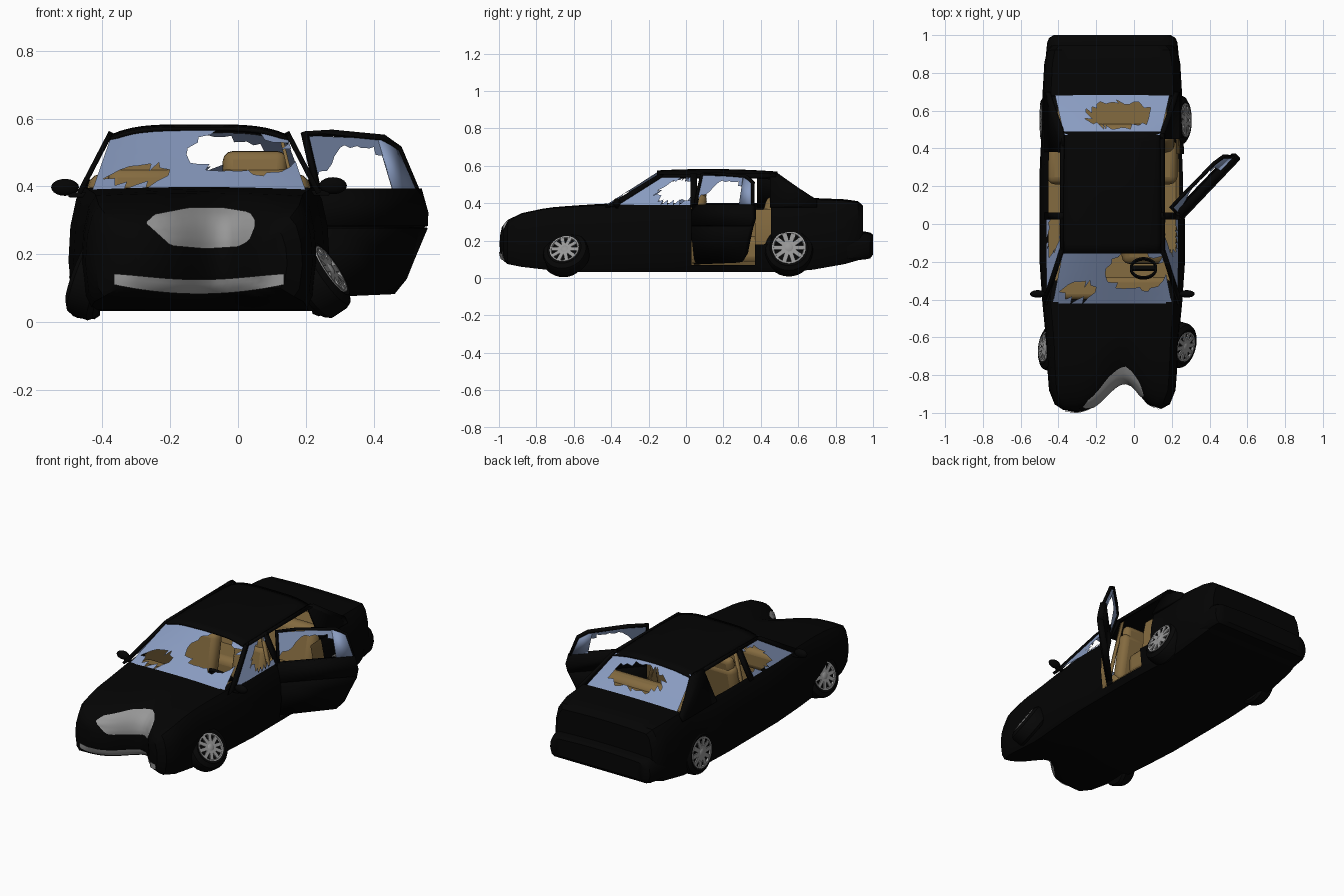
import bpy, bmesh, math, random
from mathutils import Vector, Matrix
from mathutils.bvhtree import BVHTree

if "Cube" in bpy.data.objects:
    bpy.data.objects.remove(bpy.data.objects["Cube"])

random.seed(4)
C = -0.115                                   # centre line of the car body


def material(name, r, g, b):
    m = bpy.data.materials.new(name)
    m.diffuse_color = (r, g, b, 1)
    m.use_nodes = True
    m.node_tree.nodes["Principled BSDF"].inputs["Base Color"].default_value = m.diffuse_color
    return m


BLACK = material("black paint", .0012, .0012, .0012)
RUBBER = material("black rubber", .002, .002, .002)
GLASS = material("blue glass", .25, .33, .53)
BROWN = material("brown trim", .23, .145, .05)
SILVER = material("silver metal", .31, .31, .31)


def finish(name, bm, mat, thick=0, bevel=0, angle=35):
    bmesh.ops.recalc_face_normals(bm, faces=bm.faces)
    me = bpy.data.meshes.new(name)
    bm.to_mesh(me)
    bm.free()
    me.materials.append(mat)
    o = bpy.data.objects.new(name, me)
    bpy.context.collection.objects.link(o)
    bpy.ops.object.select_all(action='DESELECT')
    o.select_set(True)
    bpy.context.view_layer.objects.active = o
    bpy.ops.object.shade_smooth_by_angle(angle=math.radians(angle))
    if thick:
        s = o.modifiers.new("thickness", 'SOLIDIFY')
        s.thickness, s.offset = thick, 0
    if bevel:
        b = o.modifiers.new("bevel", 'BEVEL')
        b.width, b.segments = bevel, 3
    return o


def interp(table, t):
    for a, b in zip(table, table[1:]):
        if t <= b[0]:
            k = max(0, (t - a[0]) / (b[0] - a[0]))
            return [p + (q - p) * k for p, q in zip(a[1:], b[1:])]
    return list(table[-1][1:])


def dent(p):
    """Collision dent in the nose, wider on the left."""
    k = min(1, max(0, (-.5 - p.y) / .36))
    p.y += .16 * k * math.exp(-((p.x + .045) / (.135 if p.x < -.045 else .105)) ** 2)
    return p


def loft(name, table, ys, mat, skip=lambda c: False, scale=1, lift=0):
    """Body shell through cross-sections (y, half width, bottom, top)."""
    nb = 8
    fr = [i / nb for i in range(nb + 1)]
    bm = bmesh.new()
    rings = []
    for y in ys:
        w, zb, zt = interp(table, y)
        w, zb = w * scale, zb + lift
        h = zt - zb
        half = [(f * .92 * w, zb) for f in fr]
        half += [(.97 * w, zb + .1 * h), (w, zb + .4 * h), (.985 * w, zb + .68 * h), (.94 * w, zb + .9 * h)]
        half += [(f * .88 * w, zt + .008 * (1 - f * f)) for f in reversed(fr)]
        ring = half + [(-x, z) for x, z in half[-2:0:-1]]
        rings.append([bm.verts.new(dent(Vector((C + x, y, z)))) for x, z in ring])
    n, m = len(rings[0]), len(half) - 1
    for a, b in zip(rings, rings[1:]):
        for j in range(n):
            q = [a[j], a[(j + 1) % n], b[(j + 1) % n], b[j]]
            if not skip(sum((v.co for v in q), Vector()) / 4):
                bm.faces.new(q)
    for r in (rings[0], rings[-1]):          # end caps as vertical strips
        for idx in [[k, k + 1, m - k - 1, m - k] for k in range(nb)] + [list(range(nb, m - nb + 1))]:
            bm.faces.new([r[i] for i in idx])
            bm.faces.new([r[(n - i) % n] for i in idx])
    return finish(name, bm, mat)


def patch(name, fn, nu, nv, mat, holes=(), jitter=0, thick=0):
    """Curved sheet, u in -1..1 and v in 0..1, with jagged holes."""
    bm = bmesh.new()
    g = {}
    for i in range(nu + 1):
        for j in range(nv + 1):
            e = jitter * (0 < i < nu and 0 < j < nv)
            u = -1 + 2 * (i + random.uniform(-e, e)) / nu
            v = (j + random.uniform(-e, e)) / nv
            g[i, j] = (u, v, bm.verts.new(fn(u, v)))
    for i in range(nu):
        for j in range(nv):
            q = [g[i, j], g[i + 1, j], g[i + 1, j + 1], g[i, j + 1]]
            for t in ([q[:3], [q[0], q[2], q[3]]] if holes else [q]):
                u, v = (sum(p[k] for p in t) / len(t) for k in (0, 1))
                if all(((u - a) / c) ** 2 + ((v - b) / d) ** 2 > 1 + random.uniform(-.1, .1)
                       for a, b, c, d in holes):
                    bm.faces.new([p[2] for p in t])
    return finish(name, bm, mat, thick)


def plate(name, pts, fn, mat, thick):
    bm = bmesh.new()
    bm.faces.new([bm.verts.new(fn(*p)) for p in pts])
    return finish(name, bm, mat, thick)


def box(name, loc, size, mat, tilt=0, bevel=.02):
    bm = bmesh.new()
    bmesh.ops.create_cube(bm, size=1, matrix=Matrix.Translation(loc) @ Matrix.Rotation(tilt, 4, 'X')
                          @ Matrix.Diagonal((*size, 1)))
    return finish(name, bm, mat, 0, bevel)


def quad(a, b, c, d, bulge=(0, 0, 0)):
    a, b, c, d, bulge = map(Vector, (a, b, c, d, bulge))
    return lambda u, v: (a.lerp(b, u / 2 + .5)).lerp(d.lerp(c, u / 2 + .5), v) + bulge * (1 - u * u) * (.3 + .7 * v)


# Body shell: nose, hood, cabin sides and trunk, with the rear right doorway open
BODY = [(-1, .19, .14, .235), (-.985, .26, .1, .275), (-.955, .305, .075, .308), (-.88, .335, .06, .343),
        (-.75, .345, .045, .37), (-.62, .35, .033, .38), (-.42, .37, .033, .39), (-.2, .385, .033, .4),
        (.3, .385, .033, .4), (.55, .37, .033, .405), (.68, .37, .045, .42), (.85, .36, .075, .413),
        (.92, .345, .095, .403), (.945, .32, .11, .38)]


def opening(c):
    roof = -.41 < c.y < .67 and c.z > .395
    return roof or (c.x > .18 and c.z > .06 and .03 < c.y < (.39 if c.z < .2 else .455))


YS = [-1, -.985, -.955, -.92, -.88, -.83, -.78, -.72, -.65, -.57, -.5, -.42, -.3, -.2, -.08, .03, .15, .27,
      .37, .42, .455, .55, .62, .68, .77, .85, .92, .945]
body = loft("body_shell", BODY, YS, BLACK, opening)
loft("cabin_liner", BODY, [-.38, -.2, .055, .15, .27, .37, .42, .5, .6, .66], BROWN,
     lambda c: c.z > .37 or (c.x > .15 and c.z > .08 and .055 < c.y < .39), .95, .025)
loft("rear_bumper", [(.86, .355, .09, .25), (.96, .345, .1, .24), (.985, .335, .105, .235), (1, .31, .125, .225)],
     [.86, .96, .985, 1], BLACK)

# Grilles laid on the dented nose
tree = BVHTree.FromObject(body, bpy.context.evaluated_depsgraph_get())


def on_nose(x, z):
    hit = tree.ray_cast(Vector((x, -2, z)), Vector((0, 1, 0)))[0]
    return Vector((x, (hit.y if hit else -.9) - .007, z))


def upper_grille(u, v):
    top = interp([(-1, .295), (-.85, .318), (-.2, .338), (.4, .338), (.9, .325), (1, .3)], u)[0]
    low = interp([(-1, .29), (-.55, .225), (.1, .216), (.7, .222), (.9, .24), (1, .285)], u)[0]
    return on_nose(-.11 + .16 * u, low + (top - low) * v)


patch("upper_grille", upper_grille, 24, 8, SILVER)
patch("lower_grille", lambda u, v: on_nose(-.115 + .25 * u, .083 + .027 * u * u + v * (.042 - .01 * u ** 4)),
      30, 3, SILVER)


# Roof, pillars and rails
def side(s):
    return lambda y, z: (C + s * (.345 - (z - .395) * .52), y, z)


patch("roof", lambda u, v: (C + .265 * u, -.155 + .645 * v,
                            .577 - .033 * u ** 4 - .1 * (-.155 + .645 * v - .12) ** 2),
      16, 12, BLACK, thick=.012)
for s, label in ((1, "right"), (-1, "left")):
    f = side(s)
    plate(label + "_front_pillar", [(-.43, .38), (-.37, .385), (-.125, .54), (-.12, .55), (-.15, .55)], f, BLACK, .015)
    plate(label + "_middle_pillar", [(.025, .38), (.06, .38), (.06, .555), (.025, .555)], f, BLACK, .015)
    plate(label + "_middle_pillar_trim", [(.035, .08), (.06, .08), (.06, .55), (.035, .55)],
          lambda y, z: (C + s * (.355 - max(0, z - .36) * .6), y, z), BROWN, .01)
    plate(label + "_roof_rail", [(-.15, .537), (.48, .537), (.48, .558), (-.14, .552)], f, BLACK, .015)
    front = .45 if s > 0 else .38
    plate(label + "_rear_pillar", [(front, .38), (.7, .38), (.7, .415), (.6, .48), (.5, .55), (.45, .56), (front, .555)],
          f, BLACK, .015)
    # Broken front side windows
    patch(label + "_front_window", quad(f(-.37, .39), f(.03, .39), f(.03, .545), f(-.13, .545)),
          12, 6, GLASS, [(.45, .5, .68, .43)], .3)

# Broken windscreen and rear window
patch("windscreen", quad((C - .315, -.42, .387), (C + .315, -.42, .387), (C + .26, -.14, .545), (C - .26, -.14, .545),
                         (0, -.012, .022)), 20, 9, GLASS, [(.45, .64, .55, .36), (-.6, .25, .28, .18)], .35)
patch("rear_window", quad((C - .305, .69, .415), (C + .305, .69, .415), (C + .255, .47, .548), (C - .255, .47, .548),
                          (0, .01, .02)), 20, 8, GLASS, [(.15, .54, .62, .32)], .35)

# Cabin interior
box("dashboard", (C, -.34, .32), (.6, .12, .12), BROWN, 0, .03)
box("rear_shelf", (C, .6, .395), (.58, .17, .015), BROWN, 0, .004)
box("rear_bench_cushion", (C, .33, .15), (.69, .24, .15), BROWN, 0, .04)
box("rear_bench_back", (C, .45, .28), (.66, .11, .32), BROWN, -.25, .045)
for s, label in ((1, "right"), (-1, "left")):
    x = C + s * .165
    box(label + "_seat_cushion", (x, -.08, .16), (.23, .26, .12), BROWN, .1, .04)
    box(label + "_seat_back", (x, .05, .31), (.22, .08, .29), BROWN, -.2, .035)
    box(label + "_headrest", (x, .08, .45), (.19, .06, .11), BROWN, -.15, .03)


def lathe(bm, prof, n=32, cap=True):
    """Spin (x, radius) points around the x axis."""
    rings = [[bm.verts.new((x, r * math.cos(2 * math.pi * i / n), r * math.sin(2 * math.pi * i / n)))
              for i in range(n)] for x, r in prof]
    for a, b in zip(rings, rings[1:]):
        for i in range(n):
            bm.faces.new((a[i], a[(i + 1) % n], b[(i + 1) % n], b[i]))
    for r in (rings[0], rings[-1]) if cap else ():
        bm.faces.new(r)


bm = bmesh.new()
lathe(bm, [(.006, .062), (.006, .07), (-.006, .07), (-.006, .062)], cap=False)
bmesh.ops.create_cube(bm, size=1, matrix=Matrix.Diagonal((.008, .13, .025, 1)))
bm.transform(Matrix.Translation((.05, -.235, .375))
             @ Vector((0, .65, .75)).to_track_quat('X', 'Z').to_matrix().to_4x4())
finish("steering_wheel", bm, BLACK, .006)


# Buckled wheels: outer face centre, tyre and rim radius, lean, steer
def wheel(label, loc, R, r, lean, steer):
    s = 1 if loc[0] > C else -1
    t, k = math.radians(lean), math.radians(steer)
    n = Vector((s * math.cos(t) * math.cos(k), -s * math.cos(t) * math.sin(k), math.sin(t)))
    pose = Matrix.Translation(loc) @ n.to_track_quat('X', 'Z').to_matrix().to_4x4()
    bm = bmesh.new()
    lathe(bm, [(-.012, r * .9), (0, r), (.004, r + .012), (-.01, R - .006), (-.025, R), (-.075, R),
               (-.09, R - .012), (-.09, r)])
    bm.transform(pose)
    finish(label + "_tyre", bm, RUBBER)
    bm = bmesh.new()
    lathe(bm, [(-.004, r * .86), (.005, r * .9), (.005, r), (-.004, r)], cap=False)
    lathe(bm, [(-.01, r * .25), (.004, r * .25), (.008, r * .15)], 16)
    for i in range(10):
        bmesh.ops.create_cube(bm, size=1, matrix=Matrix.Rotation(i * math.pi / 5, 4, 'X')
                              @ Matrix.Translation((0, r * .55, 0)) @ Matrix.Diagonal((.008, r * .72, r * .26, 1)))
    bm.transform(pose)
    finish(label + "_rim", bm, SILVER)


wheel("front_right", (.272, -.65, .155), .122, .08, 33, 15)
wheel("front_left", (-.472, -.65, .145), .122, .08, 20, 8)
wheel("rear_right", (.272, .55, .163), .13, .09, 17, 0)
wheel("rear_left", (-.489, .55, .143), .13, .09, 4, 0)

# Door mirrors
for s, label, x, z in ((1, "right", .28, .402), (-1, "left", -.51, .397)):
    bm = bmesh.new()
    bmesh.ops.create_uvsphere(bm, u_segments=20, v_segments=10, radius=1,
                              matrix=Matrix.Translation((x, -.37, z)) @ Matrix.Diagonal((.041, .02, .025, 1)))
    finish(label + "_mirror", bm, BLACK)
    box(label + "_mirror_arm", (x - s * .045, -.37, z - .022), (.07, .02, .015), BLACK, 0, .004)

# Open rear right door, swung on its front edge; s runs along the door
LEAN = [(.075, -.02), (.28, .012), (.39, -.008), (.57, -.065)]
along, out = Vector((.69, .724, 0)), Vector((.724, -.69, 0))


def door(s, z):
    return Vector((.235, .04, z)) + along * s + out * interp(LEAN, z)[0]


plate("door_lower_panel", [(0, .075), (.33, .085), (.375, .13), (.4, .19), (.44, .28), (0, .28)], door, BLACK, .035)
plate("door_upper_panel", [(0, .28), (.44, .28), (.45, .32), (.435, .39), (0, .39)], door, BLACK, .035)
plate("door_window_frame", [(0, .39), (0, .56), (.12, .565), (.34, .55), (.4, .515), (.435, .39), (.425, .39),
                            (.39, .505), (.335, .535), (.12, .55), (.015, .547), (.015, .39)], door, BLACK, .016)
plate("door_quarter_glass", [(.33, .39), (.43, .39), (.39, .508), (.315, .54)], door, GLASS, .006)
patch("door_window", quad(door(.012, .39), door(.33, .39), door(.315, .54), door(.012, .55)), 12, 6, GLASS,
      [(.35, .35, .85, .52), (-.5, .12, .5, .3)], .3)
